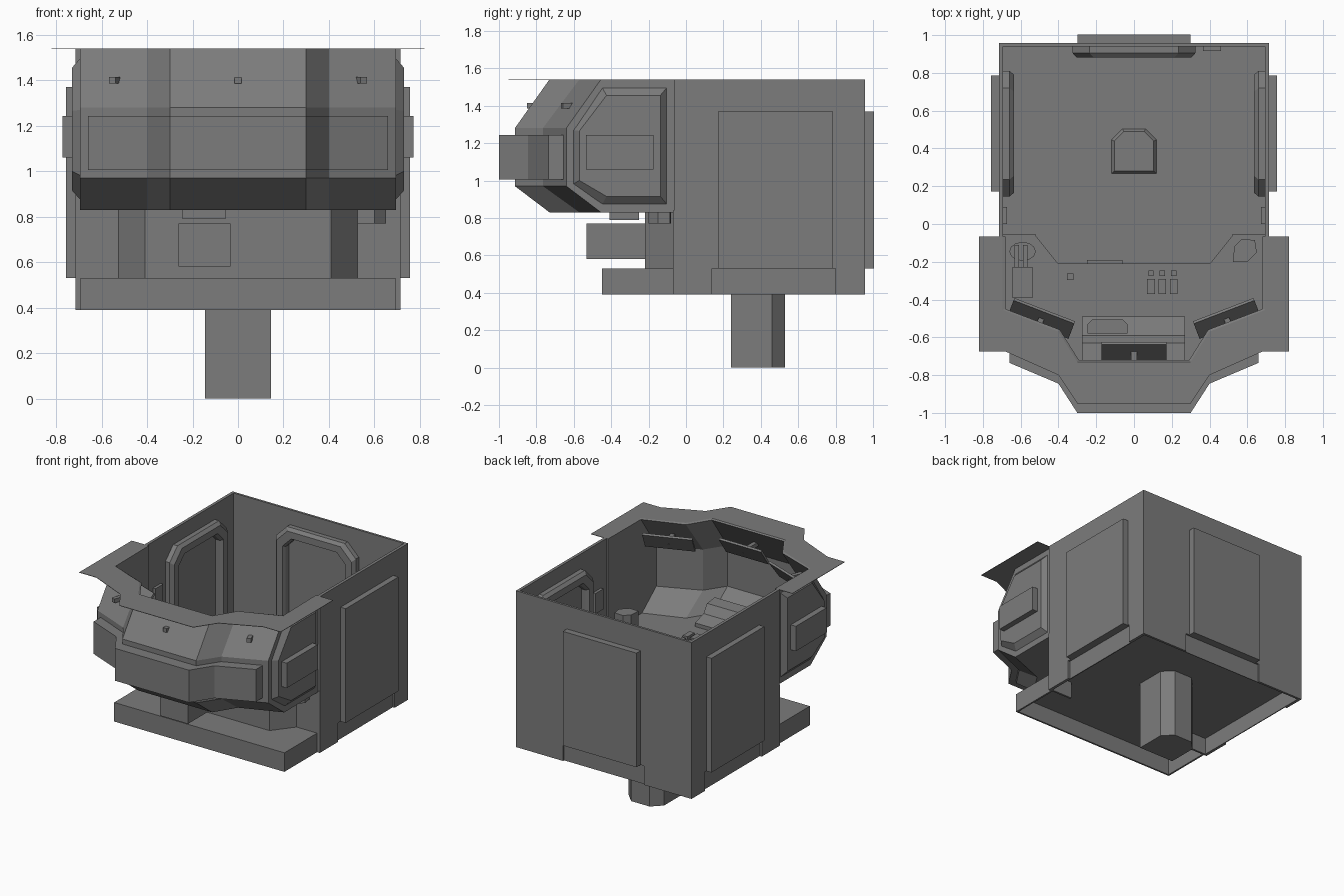
import bpy, bmesh, math
from mathutils import Matrix, Vector

if "Cube" in bpy.data.objects:
    bpy.data.objects.remove(bpy.data.objects["Cube"])

grey = bpy.data.materials.new("hull_grey")
grey.diffuse_color = (0.2, 0.2, 0.2, 1)
grey.use_nodes = True
grey.node_tree.nodes["Principled BSDF"].inputs["Base Color"].default_value = grey.diffuse_color


def finish(name, bm, fix=True):
    if fix:
        bmesh.ops.recalc_face_normals(bm, faces=bm.faces)
    me = bpy.data.meshes.new(name)
    bm.to_mesh(me)
    bm.free()
    me.materials.append(grey)
    ob = bpy.data.objects.new(name, me)
    bpy.context.collection.objects.link(ob)
    return ob


def loft(name, rings, matrix=None):
    """Closed solid through rings of 3D points with equal counts."""
    bm = bmesh.new()
    vs = [[bm.verts.new(p) for p in r] for r in rings]
    n = len(rings[0])
    for a, b in zip(vs, vs[1:]):
        for i in range(n):
            j = (i + 1) % n
            bm.faces.new((a[i], a[j], b[j], b[i]))
    bm.faces.new(vs[0][::-1])
    bm.faces.new(vs[-1])
    if matrix:
        bm.transform(matrix)
    return finish(name, bm)


def prism(name, pts, z0, z1):
    return loft(name, [[(x, y, z) for x, y in pts] for z in (z0, z1)])


def box(name, x0, x1, y0, y1, z0, z1, matrix=None):
    pts = [(x0, y0), (x1, y0), (x1, y1), (x0, y1)]
    return loft(name, [[(x, y, z) for x, y in pts] for z in (z0, z1)], matrix)


def both(half):
    """Mirror a half outline (positive x) into a full one."""
    return half + [(-x, y) for x, y in reversed(half)]


SIDES = (("right", 1), ("left", -1))

# room walls, lower skirt and corner pillars
X0, X1, YF, Y0, Y1 = 0.693, 0.715, -0.065, 0.94, 0.957
prism("room_walls", both([(X1, YF), (X1, Y1)]) + both([(X0, YF), (X0, Y0)])[::-1], 0.53, 1.54)
prism("room_skirt", both([(0.7, YF), (0.7, 0.945)]) + both([(X0, YF), (X0, Y0)])[::-1], 0.39, 0.53)
for side, s in SIDES:
    box(side + "_front_pillar_foot", s * X0, s * X1, YF, 0.14, 0.39, 0.53)
    corner = [(X1, 0.8), (X1, Y1), (0.33, Y1), (0.33, Y0), (X0, Y0), (X0, 0.8)]
    prism(side + "_back_pillar_foot", [(s * x, y) for x, y in corner], 0.39, 0.53)
    box(side + "_front_jamb", s * 0.52, s * X1, -0.07, -0.055, 0.39, 0.84)

# floor, front slab skirt and support post
box("floor", -X0, X0, -0.45, Y0, 0.515, 0.53)
prism("front_slab_skirt", both([(X0, YF), (X0, -0.45)])
      + both([(0.68, YF), (0.68, -0.437)])[::-1], 0.39, 0.53)
post = both([(0.145, 0.24), (0.145, 0.46), (0.075, 0.53)])
prism("support_post", post, 0, 0.52)
c = Vector((0, 0.385))
hatch = [[(x * k, 0.385 + (y - 0.385) * k, z) for x, y in post] for k, z in ((0.82, 0.53), (0.72, 0.55))]
loft("floor_hatch", hatch)


# doors: outer panel and inner arched frame, made facing -y then turned into place
def door(name, half, wall, turn):
    m = Matrix.Rotation(turn, 4, 'Z')
    box(name + "_door_panel", -half, half, wall, wall + 0.064, 0.53, 1.37, m)
    rings = []
    for inset, y in ((0, wall), (0, wall - 0.035), (0.02, wall - 0.058)):
        o, i = half + 0.025 - inset, half - 0.055 + inset * 0.5
        t, u = 1.43 - inset, 1.35 + inset * 0.5
        outer = [(o, 0.53), (o, t - 0.09), (o - 0.09, t)]
        inner = [(i, 0.53), (i, u - 0.07), (i - 0.07, u)]
        rings.append([(x, y, z) for x, z in both(outer) + both(inner)[::-1]])
    loft(name + "_door_frame", rings, m)


door("back", 0.3, Y0, 0)
for side, s in SIDES:
    door(side, 0.307, X0, -s * math.pi / 2)
    for ob in bpy.data.objects:
        if ob.name.startswith(side + "_door"):
            ob.location.y = 0.478

# faceted front hull: four stacked outlines, thickened inwards
low = both([(0.695, YF), (0.695, -0.455), (0.4, -0.57), (0.3, -0.73)])
mid = both([(0.695, YF), (0.695, -0.64), (0.4, -0.765), (0.3, -0.915)])
bm = bmesh.new()
levels = [[bm.verts.new((x, y, z)) for x, y in ring]
          for ring, z in ((low, 0.83), (mid, 0.97), (mid, 1.28), (low, 1.54))]
for a, b in zip(levels, levels[1:]):
    for i in range(len(low) - 1):
        bm.faces.new((b[i], b[i + 1], a[i + 1], a[i]))
hull = finish("front_hull", bm, fix=False)
mod = hull.modifiers.new("thickness", 'SOLIDIFY')
mod.thickness, mod.offset = 0.015, -1

# flat brim around the hull top
brim = both([(0.82, YF), (0.82, -0.675), (0.68, -0.675), (0.4, -0.8), (0.3, -0.95)])
prism("top_brim", brim + low[::-1], 1.537, 1.54)

# wraparound front bumper
outer = both([(0.66, -0.65), (0.66, -0.735), (0.4, -0.845), (0.3, -1.0)])
inner = both([(0.65, -0.645), (0.395, -0.755), (0.295, -0.905)])
prism("front_bumper", outer + inner[::-1], 1.005, 1.243)

# raised hull side panels
big = [(-0.605, 1.27), (-0.45, 1.5), (-0.1, 1.5), (-0.1, 0.87), (-0.45, 0.87), (-0.605, 0.98)]
small = [(-0.57, 1.265), (-0.425, 1.455), (-0.137, 1.455), (-0.137, 0.915), (-0.425, 0.915), (-0.57, 1.0)]
for side, s in SIDES:
    loft(side + "_hull_panel", [[(s * x, y, z) for y, z in r] for r, x in ((big, 0.69), (small, 0.73))])
    box(side + "_hull_block", s * 0.72, s * 0.772, -0.535, -0.175, 1.06, 1.243)

# raised deck in the hull with the step wall below it
step = both([(0.53, YF), (0.41, -0.22)])
prism("deck", low + step[::-1], 0.83, 0.843)
prism("step_wall", step + both([(0.518, YF), (0.403, -0.208)])[::-1], 0.53, 0.843)
box("under_deck_box", -0.262, -0.034, -0.533, -0.215, 0.58, 0.77)
box("deck_bin", -0.245, -0.055, -0.41, -0.25, 0.79, 0.83)
box("bin_lid", -0.235, -0.07, -0.4, -0.265, 0.84, 0.85)
box("step_plate", -0.25, -0.06, -0.21, -0.19, 0.7, 0.8)

# central console: sloped desk, profile in y and z, and tray
desk = [(-0.49, 0.84), (-0.49, 0.87), (-0.59, 0.9), (-0.63, 0.96), (-0.72, 0.97), (-0.72, 0.84)]
loft("console_desk", [[(x, y, z) for y, z in desk] for x in (-0.275, 0.27)])
tray = [(-0.22, -0.505), (-0.06, -0.505), (-0.035, -0.53), (-0.035, -0.58), (-0.245, -0.58), (-0.245, -0.53)]
prism("console_tray", tray, 0.86, 0.91)

# switches
for i, x in enumerate((0.09, 0.15, 0.21)):
    box(f"switch_{i}", x - 0.02, x + 0.02, -0.37, -0.29, 0.84, 0.865)
    box(f"button_{i}", x - 0.014, x + 0.014, -0.275, -0.247, 0.84, 0.86)
box("single_button", -0.355, -0.32, -0.297, -0.263, 0.84, 0.86)

# throttle on the left, control pod on the right
box("throttle_base", -0.645, -0.535, -0.39, -0.23, 0.84, 0.89)
for x in (-0.62, -0.575):
    box("throttle_lever", x - 0.012, x + 0.012, -0.23, -0.11, 0.84, 0.95)
ring = [(-0.59 + 0.07 * math.cos(k * math.pi / 6), -0.145 + 0.05 * math.sin(k * math.pi / 6)) for k in range(12)]
prism("throttle_dial", ring, 0.84, 0.9)
pod = [(0.525, -0.2), (0.6, -0.2), (0.65, -0.15), (0.64, -0.085), (0.57, -0.08), (0.53, -0.12)]
prism("control_pod", pod, 0.77, 1.0)

# hanging screens with mounts that poke through the hull
for name, x, y, turn in (("centre", 0, -0.675, 0), ("right", 0.49, -0.5, 21), ("left", -0.49, -0.5, -21)):
    m = Matrix.Translation((x, y, 1.4)) @ Matrix.Rotation(math.radians(turn), 4, 'Z')
    box(name + "_screen", -0.172, 0.172, -0.008, 0.008, -0.075, 0.075,
        m @ Matrix.Rotation(math.radians(-35), 4, 'X'))
    box(name + "_screen_mount", -0.015, 0.015, -0.175, 0, -0.015, 0.015, m)

# small wall fittings
for side, s in SIDES:
    box(side + "_wall_handle", s * 0.672, s * 0.695, 0.0, 0.09, 1.05, 1.2)
box("back_wall_fitting", 0.365, 0.46, 0.915, 0.942, 1.05, 1.2)
